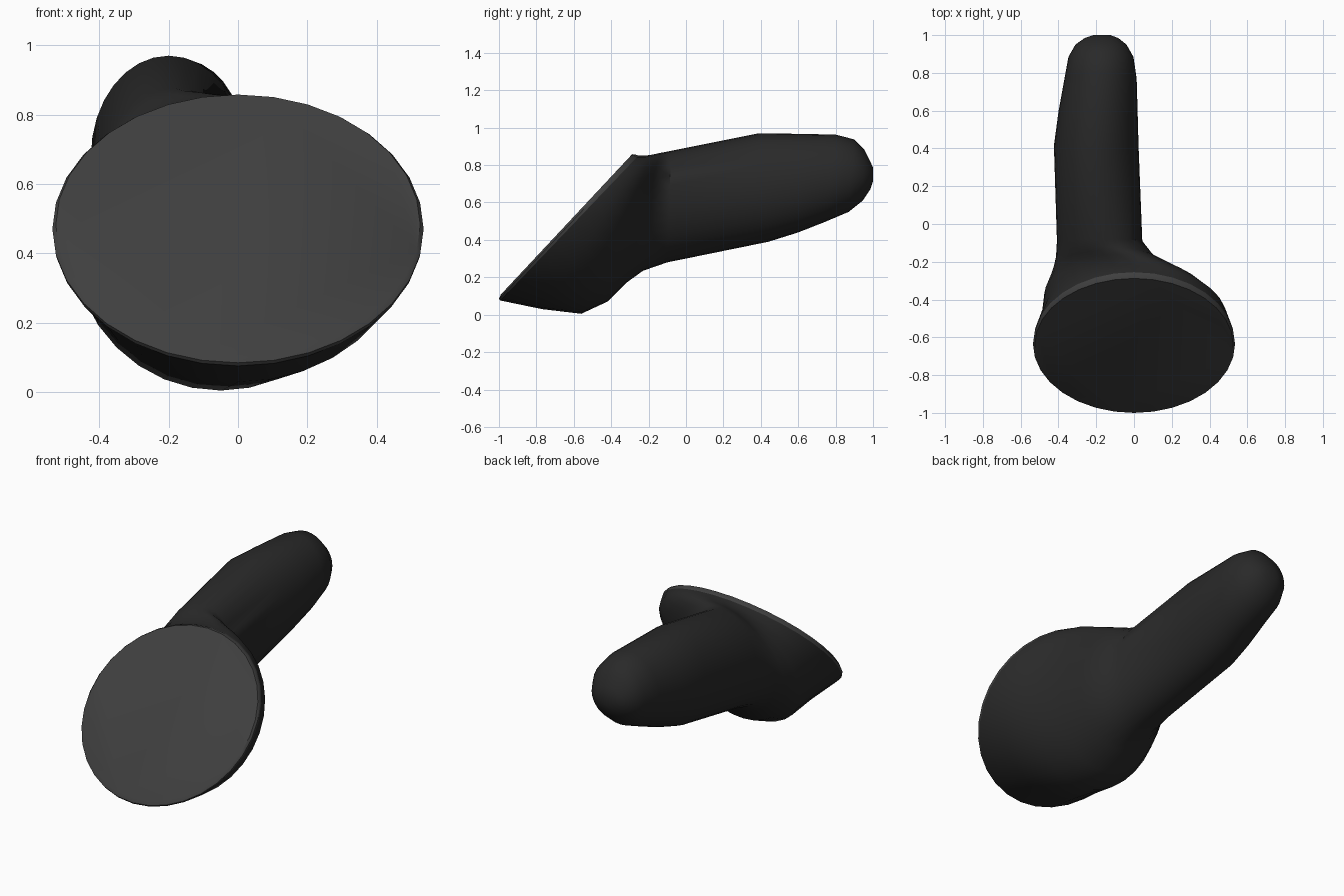
import bpy, bmesh, math

if "Cube" in bpy.data.objects:
    bpy.data.objects.remove(bpy.data.objects["Cube"])

SIDES = 32


def material(name, value):
    m = bpy.data.materials.new(name)
    m.diffuse_color = (value, value, value, 1)
    m.use_nodes = True
    m.node_tree.nodes["Principled BSDF"].inputs["Base Color"].default_value = m.diffuse_color
    return m


def ring(bm, sec):
    """Ellipse through a top and bottom profile point, with x centre and half width."""
    ty, tz, by, bz, xc, hw = sec
    verts = []
    for i in range(SIDES):
        a = 2 * math.pi * i / SIDES
        s = math.cos(a)
        verts.append(bm.verts.new((xc + hw * math.sin(a),
                                   (ty + by) / 2 + s * (ty - by) / 2,
                                   (tz + bz) / 2 + s * (tz - bz) / 2)))
    return verts


def loft(name, sections, mat, cap_start=True, cap_end=True):
    bm = bmesh.new()
    rings = [ring(bm, s) for s in sections]
    for a, b in zip(rings, rings[1:]):
        for i in range(SIDES):
            j = (i + 1) % SIDES
            bm.faces.new((a[i], a[j], b[j], b[i]))
    if cap_start:
        bm.faces.new(rings[0])
    if cap_end:
        bm.faces.new(rings[-1])
    bmesh.ops.recalc_face_normals(bm, faces=bm.faces)
    me = bpy.data.meshes.new(name)
    bm.to_mesh(me)
    bm.free()
    ob = bpy.data.objects.new(name, me)
    bpy.context.collection.objects.link(ob)
    me.materials.append(mat)
    bpy.ops.object.select_all(action='DESELECT')
    ob.select_set(True)
    bpy.context.view_layer.objects.active = ob
    bpy.ops.object.shade_smooth_by_angle(angle=math.radians(40))
    return ob


dark = material("dark", 0.022)
grey = material("face_grey", 0.05)

# Tilted round front plate
loft("face_plate", [
    (-0.288, 0.858, -0.99, 0.108, 0, 0.525),
    (-0.27, 0.857, -1.0, 0.085, 0, 0.535),
    (-0.255, 0.85, -0.993, 0.076, 0, 0.533),
], grey)

# Bowl behind the plate, flowing into the offset rounded handle
loft("head_and_handle", [
    (-0.255, 0.85, -0.993, 0.076, 0, 0.533),
    (-0.22, 0.850, -0.77, 0.030, 0.0, 0.490),
    (-0.18, 0.856, -0.56, 0.005, -0.05, 0.425),
    (-0.16, 0.860, -0.42, 0.070, -0.085, 0.360),
    (-0.14, 0.865, -0.32, 0.170, -0.118, 0.308),
    (-0.12, 0.868, -0.23, 0.235, -0.153, 0.260),
    (-0.08, 0.876, -0.10, 0.280, -0.182, 0.226),
    (0.39, 0.970, 0.44, 0.390, -0.20, 0.224),
    (0.60, 0.967, 0.60, 0.440, -0.19, 0.209),
    (0.80, 0.963, 0.74, 0.495, -0.177, 0.191),
    (0.90, 0.937, 0.87, 0.550, -0.175, 0.172),
    (0.955, 0.880, 0.945, 0.610, -0.175, 0.135),
    (0.985, 0.820, 0.985, 0.670, -0.172, 0.088),
    (1.0, 0.785, 1.0, 0.715, -0.17, 0.045),
], dark, cap_start=False)
